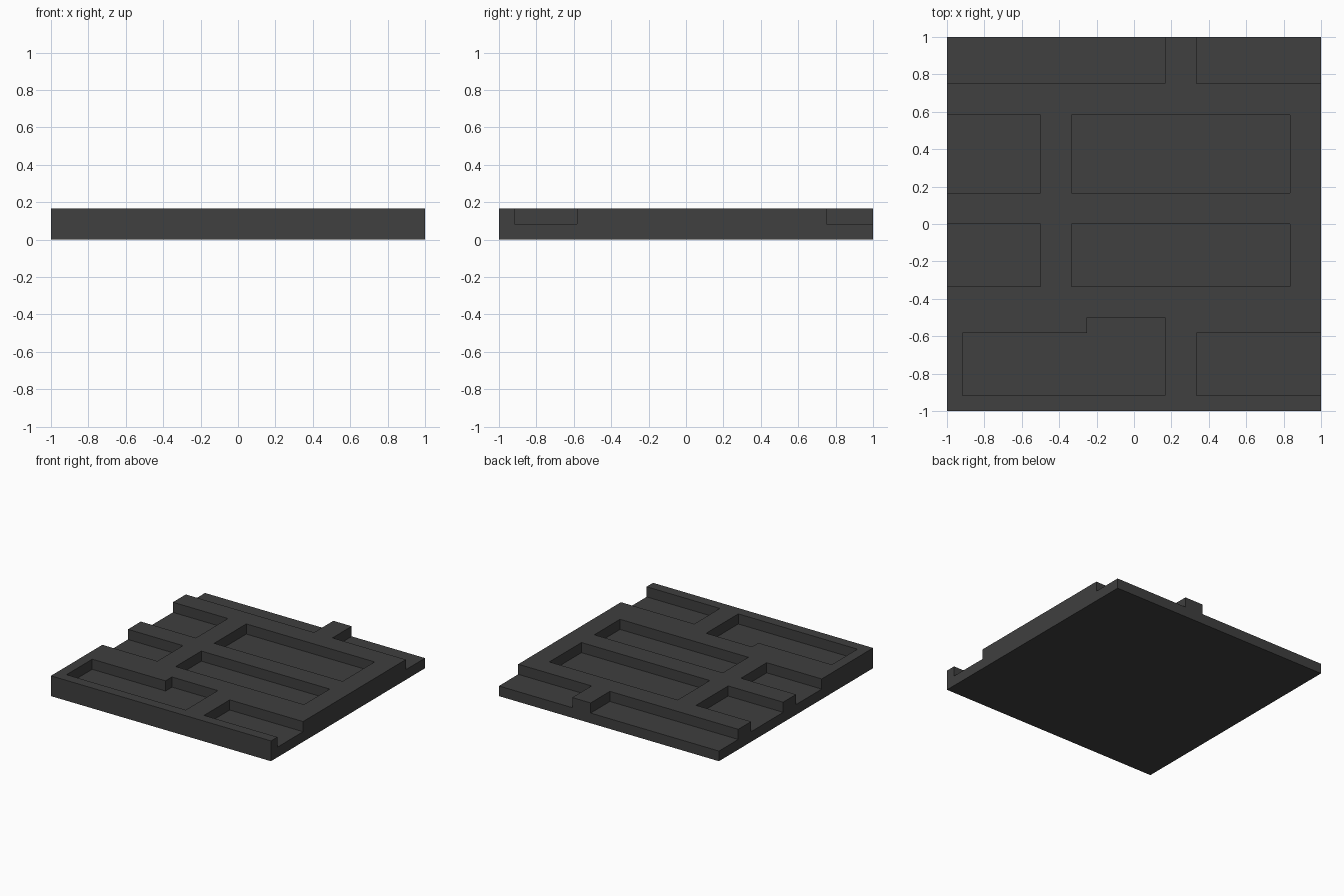
import bpy
import bmesh

cube = bpy.data.objects.get("Cube")
if cube:
    bpy.data.objects.remove(cube, do_unlink=True)

U = 1 / 12  # layout module; the slab is 24 x 24 x 2 modules

# Brick recesses as (x0, x1, y0, y1) in modules
recesses = [
    (-12, 2, 9, 12), (4, 12, 9, 12),
    (-12, -6, 2, 7), (-4, 10, 2, 7),
    (-12, -6, -4, 0), (-4, 10, -4, 0),
    (-11, 2, -11, -7), (-3, 2, -7, -6),
    (4, 12, -11, -7),
]


def filled(x, y, z):
    """Whether the module cell is solid."""
    if not (-12 <= x < 12 and -12 <= y < 12 and 0 <= z < 2):
        return False
    return z == 0 or not any(a <= x < b and c <= y < d
                             for a, b, c, d in recesses)


def add_side(bm, cell, axis, sign):
    """Add the square closing one side of a cell, wound outwards."""
    u, v = (axis + 1) % 3, (axis + 2) % 3
    corners = []
    for du, dv in ((0, 0), (1, 0), (1, 1), (0, 1)):
        p = list(cell)
        p[axis] += sign > 0
        p[u] += du
        p[v] += dv
        corners.append(bm.verts.new([c * U for c in p]))
    bm.faces.new(corners if sign > 0 else corners[::-1])


# Slab surface: every boundary between solid and empty
bm = bmesh.new()
for x in range(-12, 12):
    for y in range(-12, 12):
        for z in range(2):
            if not filled(x, y, z):
                continue
            for axis in range(3):
                for sign in (-1, 1):
                    near = [x, y, z]
                    near[axis] += sign
                    if not filled(*near):
                        add_side(bm, (x, y, z), axis, sign)

# Join the squares into large flat faces
bmesh.ops.remove_doubles(bm, verts=bm.verts[:], dist=U / 100)
bmesh.ops.dissolve_limit(bm, angle_limit=0.01, verts=bm.verts[:],
                         edges=bm.edges[:])
bmesh.ops.triangulate(bm, faces=[f for f in bm.faces if len(f.verts) > 4])
mesh = bpy.data.meshes.new("brick_slab")
bm.to_mesh(mesh)
bm.free()

# Dark grey stone
stone = bpy.data.materials.new("dark_grey")
stone.use_nodes = True
color = (0.05, 0.05, 0.05, 1)
stone.diffuse_color = color
bsdf = next(n for n in stone.node_tree.nodes if n.type == "BSDF_PRINCIPLED")
bsdf.inputs["Base Color"].default_value = color
mesh.materials.append(stone)

slab = bpy.data.objects.new("brick_slab", mesh)
bpy.context.scene.collection.objects.link(slab)
